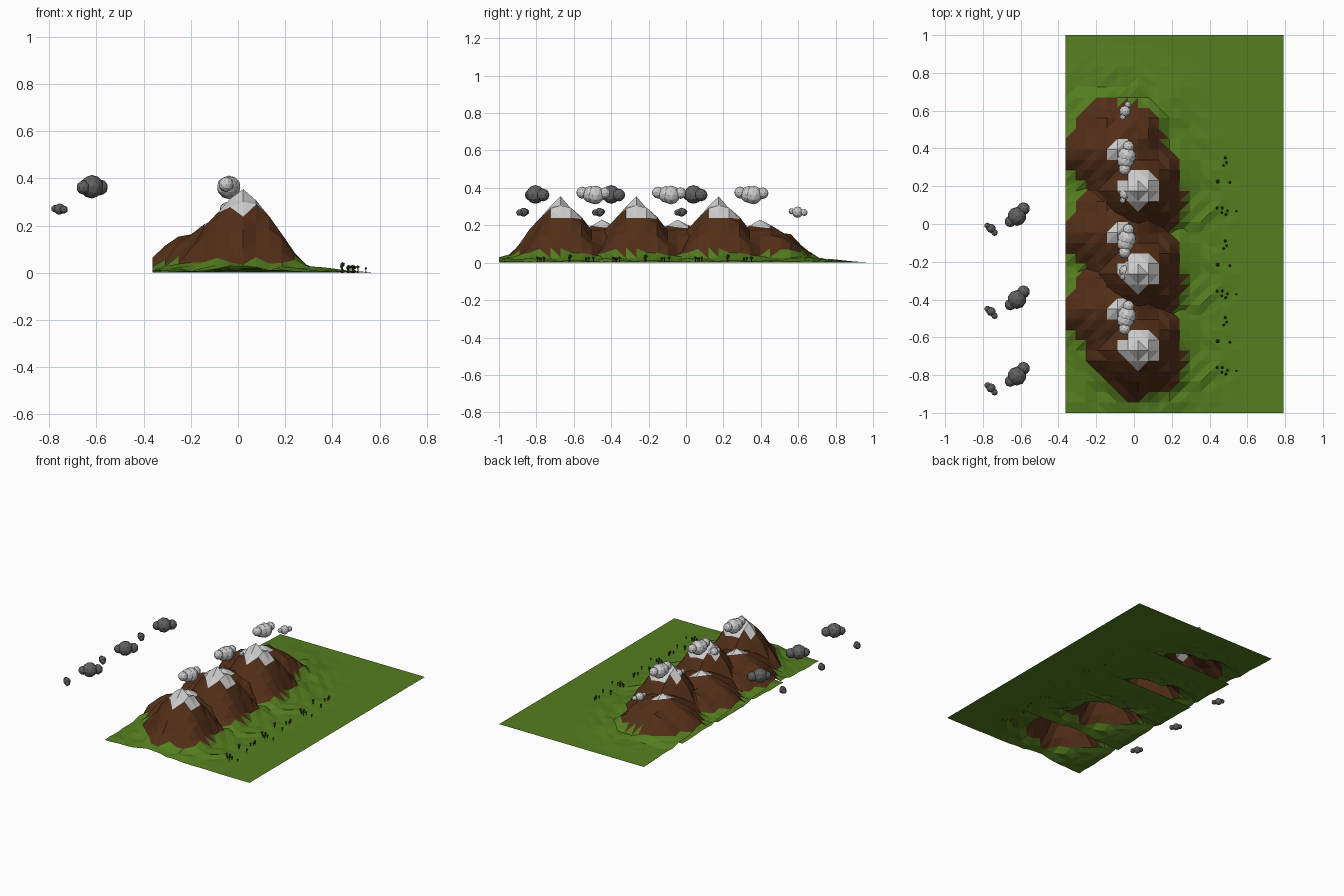
import bpy, bmesh, math, random
from mathutils import Vector, Matrix

if "Cube" in bpy.data.objects:
    bpy.data.objects.remove(bpy.data.objects["Cube"])

random.seed(4)


def material(name, rgb):
    m = bpy.data.materials.new(name)
    m.diffuse_color = (*rgb, 1)
    m.use_nodes = True
    m.node_tree.nodes["Principled BSDF"].inputs["Base Color"].default_value = m.diffuse_color
    return m


GRASS = material("grass", (0.09, 0.21, 0.014))
ROCK = material("rock", (0.085, 0.028, 0.009))
SNOW = material("snow", (0.62, 0.62, 0.62))
CLOUD = material("pale_cloud", (0.62, 0.62, 0.62))
STORM = material("dark_cloud", (0.12, 0.12, 0.12))
LEAF = material("leaf", (0.03, 0.07, 0.015))
BARK = material("bark", (0.05, 0.025, 0.01))

N, SIZE, X0, Y0 = 21, 1.155, -0.363, -0.155
PEAK, SHOULDER = Vector((0.022, 0.175)), Vector((-0.088, 0.395))
PEAK_PROFILE = [(0, .355), (.056, .30), (.11, .245), (.16, .18), (.2, .115),
                (.25, .05), (.3, .022), (.42, .008), (.6, 0), (9, 0)]
SHOULDER_PROFILE = [(0, .23), (.056, .195), (.12, .165), (.18, .135), (.24, .075),
                    (.3, .024), (.42, .01), (.6, 0), (9, 0)]


def sample(profile, r):
    for (r0, z0), (r1, z1) in zip(profile, profile[1:]):
        if r <= r1:
            return z0 + (z1 - z0) * (r - r0) / (r1 - r0)
    return 0


def height(p):
    zs = []
    for c, prof in ((PEAK, PEAK_PROFILE), (SHOULDER, SHOULDER_PROFILE)):
        d = p - c
        a = math.atan2(d.y, d.x)
        # ridges and gullies around the slopes
        zs.append(sample(prof, d.length * (1 + 0.07 * math.sin(5 * a + 1))))
    r = min((p - PEAK).length, (p - SHOULDER).length)
    rough = 0 if r < 0.03 else max(0, min(1, (0.55 - r) / 0.25)) * 0.011
    return max(0.001, max(zs) + random.uniform(-1, 1) * rough)


# Square terrain sheet with a main peak and a lower shoulder peak
def terrain_mesh():
    bm = bmesh.new()
    step = SIZE / N
    grid = []
    for j in range(N + 1):
        row = []
        for i in range(N + 1):
            p = Vector((X0 + i * step, Y0 + j * step))
            row.append(bm.verts.new((p.x, p.y, height(p))))
        grid.append(row)
    for j in range(N):
        for i in range(N):
            a, b = grid[j][i], grid[j][i + 1]
            c, d = grid[j + 1][i + 1], grid[j + 1][i]
            mid = Vector((a.co.x + step / 2, a.co.y + step / 2)) - PEAK
            tris = ((a, b, d), (b, c, d)) if mid.x * mid.y > 0 else ((a, b, c), (a, c, d))
            for t in tris:
                f = bm.faces.new(t)
                c3 = f.calc_center_median()
                near = (c3.xy - SHOULDER).length
                if c3.z > 0.255 or (near < 0.045 and c3.z > 0.19):
                    f.material_index = 2
                elif c3.z > 0.055:
                    f.material_index = 1
    me = bpy.data.meshes.new("mountain")
    bm.to_mesh(me)
    bm.free()
    for m in (GRASS, ROCK, SNOW):
        me.materials.append(m)
    return me


# Cloud: cluster of faceted balls (x, y, z, radius)
def cloud_mesh(name, balls, mat):
    bm = bmesh.new()
    for x, y, z, r in balls:
        bmesh.ops.create_icosphere(bm, subdivisions=2, radius=r,
                                   matrix=Matrix.Translation((x, y, z)))
    me = bpy.data.meshes.new(name)
    bm.to_mesh(me)
    bm.free()
    me.materials.append(mat)
    return me


# Trees: thin trunk with a faceted crown (x, y, total height)
def trees_mesh(spots):
    bm = bmesh.new()
    for x, y, h in spots:
        r = h * 0.24
        bmesh.ops.create_cone(bm, segments=5, radius1=h * .09, radius2=h * .06, depth=h * .7,
                              cap_ends=True, matrix=Matrix.Translation((x, y, h * .35)))
        for f in bm.faces:
            if f.material_index == 0:
                f.material_index = 1
        old = set(bm.faces)
        bmesh.ops.create_icosphere(bm, subdivisions=1, radius=r,
                                   matrix=Matrix.Translation((x, y, h - r)))
        for f in set(bm.faces) - old:
            f.material_index = 2
    for f in bm.faces:
        f.material_index -= 1
    me = bpy.data.meshes.new("trees")
    bm.to_mesh(me)
    bm.free()
    me.materials.append(BARK)
    me.materials.append(LEAF)
    return me


parts = {
    "mountain": terrain_mesh(),
    "large_pale_cloud": cloud_mesh("large_pale_cloud", [
        (-.038, .36, .362, .05), (-.045, .335, .365, .045), (-.03, .41, .372, .031),
        (-.05, .29, .375, .032)], CLOUD),
    "small_pale_cloud": cloud_mesh("small_pale_cloud", [
        (-.048, .597, .27, .03), (-.032, .632, .268, .018), (-.06, .565, .275, .016)], CLOUD),
    "large_dark_cloud": cloud_mesh("large_dark_cloud", [
        (-.62, .04, .365, .05), (-.585, .081, .362, .034), (-.655, .013, .362, .03)], STORM),
    "small_dark_cloud": cloud_mesh("small_dark_cloud", [
        (-.757, -.023, .27, .024), (-.738, -.046, .268, .017), (-.776, -.009, .272, .016)], STORM),
    "trees": trees_mesh([
        (.443, .225, .046), (.483, .35, .034), (.49, .325, .032), (.475, .31, .03),
        (.44, .085, .034), (.468, .085, .034), (.487, .05, .034), (.495, .07, .03),
        (.465, .06, .03), (.508, .22, .032), (.542, .068, .024)]),
}

# Three overlapping copies along the range
for k, dy in enumerate((0, -0.44, -0.845)):
    for name, me in parts.items():
        ob = bpy.data.objects.new(f"{name}_{k + 1}", me)
        ob.location.y = dy
        bpy.context.collection.objects.link(ob)
